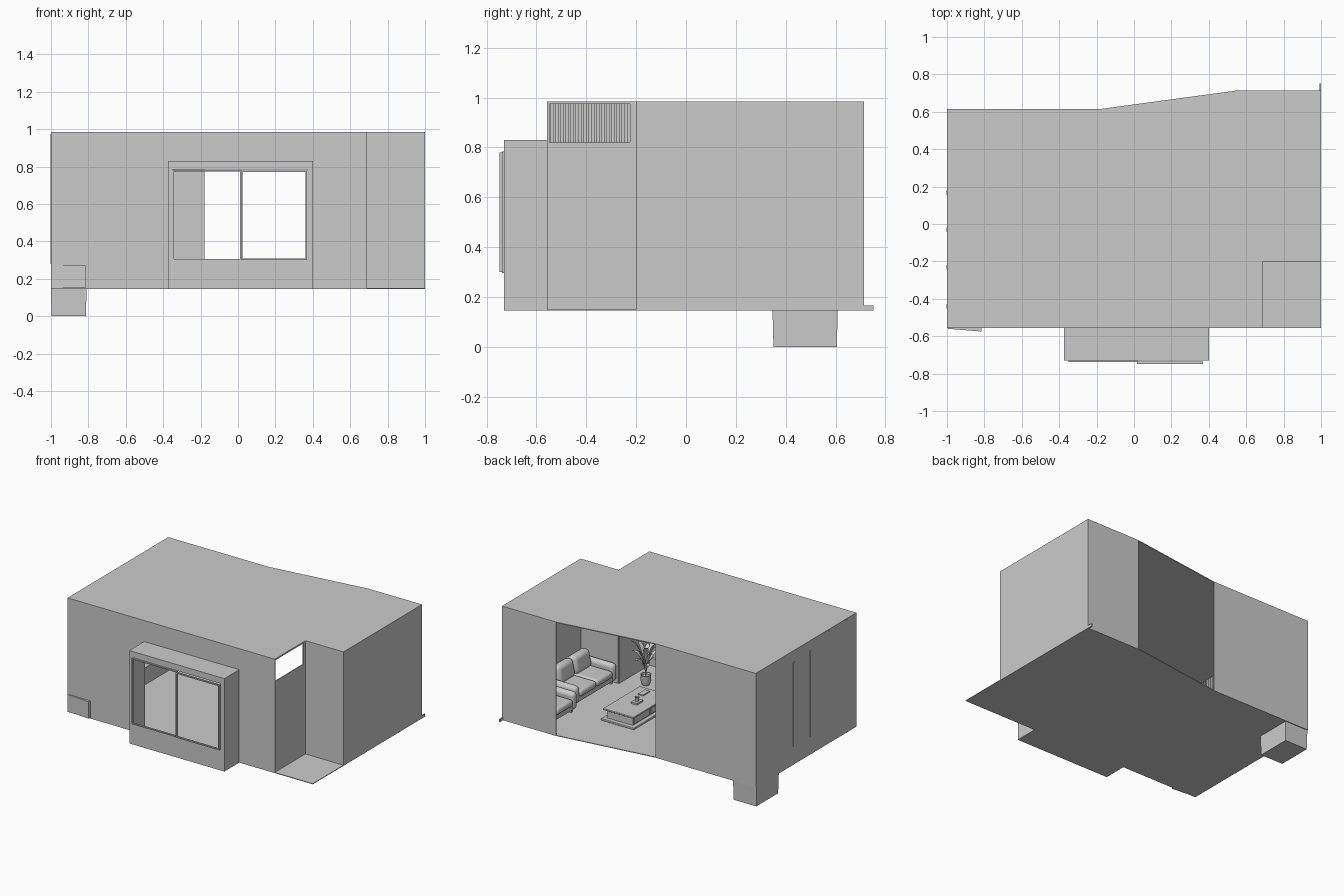
import bpy, bmesh, math, random
from mathutils import Vector, Matrix

if "Cube" in bpy.data.objects:
    bpy.data.objects.remove(bpy.data.objects["Cube"])
random.seed(4)


def mesh_obj(name, bm):
    bmesh.ops.recalc_face_normals(bm, faces=bm.faces)
    me = bpy.data.meshes.new(name)
    bm.to_mesh(me)
    bm.free()
    ob = bpy.data.objects.new(name, me)
    bpy.context.collection.objects.link(ob)
    return ob


def smooth(ob):
    bpy.ops.object.select_all(action='DESELECT')
    ob.select_set(True)
    bpy.context.view_layer.objects.active = ob
    bpy.ops.object.shade_smooth_by_angle(angle=math.radians(40))


def prism(name, pts, z0, z1):
    bm = bmesh.new()
    f = bm.faces.new([bm.verts.new((x, y, z0)) for x, y in pts])
    top = bmesh.ops.extrude_face_region(bm, geom=[f])
    bmesh.ops.translate(bm, vec=(0, 0, z1 - z0),
                        verts=[v for v in top['geom'] if isinstance(v, bmesh.types.BMVert)])
    return mesh_obj(name, bm)


def box(name, x, y, z, bevel=0, tilt=0):
    bm = bmesh.new()
    bmesh.ops.create_cube(bm, size=1)
    bmesh.ops.scale(bm, vec=(x[1] - x[0], y[1] - y[0], z[1] - z[0]), verts=bm.verts)
    ob = mesh_obj(name, bm)
    ob.location = (sum(x) / 2, sum(y) / 2, sum(z) / 2)
    ob.rotation_euler.y = tilt
    if bevel:
        m = ob.modifiers.new("round", 'BEVEL')
        m.width, m.segments = bevel, 4
        smooth(ob)
    return ob


def wall(name, a, b, z0, z1, t=0.006):
    # outer face runs a -> b anticlockwise, thickness goes into the room
    a, b = Vector(a), Vector(b)
    d = (b - a).normalized()
    n = Vector((-d.y, d.x)) * t
    return prism(name, [a, b, b + n, a + n], z0, z1)


def frame(name, x, y, z, w):
    box(name + "_left", (x[0], x[0] + w), y, z)
    box(name + "_right", (x[1] - w, x[1]), y, z)
    for part, a in (("_bottom", z[0]), ("_top", z[1] - w)):
        box(name + part, (x[0] + w, x[1] - w), y, (a, a + w))


def lathe(name, profile, loc, n=20):
    bm = bmesh.new()
    vs = [bm.verts.new((r, 0, z)) for r, z in profile]
    es = [bm.edges.new(p) for p in zip(vs, vs[1:])]
    bmesh.ops.spin(bm, geom=vs + es, axis=(0, 0, 1), cent=(0, 0, 0), steps=n, angle=2 * math.pi)
    bmesh.ops.remove_doubles(bm, verts=bm.verts, dist=1e-5)
    ob = mesh_obj(name, bm)
    ob.location = loc
    smooth(ob)
    return ob


# Room shell: floor, roof and walls
F, T, Y = 0.15, 0.985, -0.557
back = [(1, 0.715), (0.56, 0.715), (-0.18, 0.615), (-1, 0.615)]
prism("floor", [(-1, Y), (1, Y)] + back, 0.145, F)
prism("roof", [(-1, Y), (0.69, Y), (0.69, -0.2), (1, -0.2)] + back, T - 0.006, T)
wall("front_wall_left", (-1, Y), (-0.375, Y), F, T)
wall("front_wall_right", (0.4, Y), (0.69, Y), F, T)
wall("front_wall_above_bay", (-0.375, Y), (0.4, Y), 0.83, T)
wall("entry_side_wall", (0.69, Y), (0.69, -0.2), F, 0.82)
wall("entry_lintel", (0.69, Y), (0.69, -0.2), 0.974, T)
wall("clerestory_jamb_front", (0.69, Y), (0.69, -0.547), 0.82, 0.974)
wall("clerestory_jamb_back", (0.69, -0.225), (0.69, -0.2), 0.82, 0.974)
wall("entry_back_wall", (0.69, -0.2), (1, -0.2), F, T)
wall("right_wall", (1, -0.2), (1, 0.715), F, T)
wall("back_wall_right", back[0], back[1], F, T)
wall("back_wall_left", back[2], back[3], F, T)
wall("left_wall", (-1, 0.615), (-1, Y), F, T)
box("right_skirting", (0.992, 1.0), (-0.2, 0.752), (0.145, 0.165))

# Corner support under the floor, slightly tapered
bm = bmesh.new()
bmesh.ops.create_cube(bm, size=1)
for v in bm.verts:
    k = 0.97 if v.co.z < 0 else 1
    v.co = (-0.905 + v.co.x * 0.19 * k, 0.478 + v.co.y * 0.262 * k, 0.075 + v.co.z * 0.15)
mesh_obj("corner_support", bm)

# Bay window
B = (-0.73, Y)
box("bay_floor", (-0.375, 0.4), B, (0.145, F))
box("bay_roof", (-0.375, 0.4), B, (0.82, 0.83))
box("bay_side_left", (-0.375, -0.367), B, (F, 0.82))
box("bay_side_right", (0.392, 0.4), B, (F, 0.82))
box("bay_apron", (-0.367, 0.392), (-0.73, -0.72), (F, 0.3))
box("bay_header", (-0.367, 0.392), (-0.73, -0.72), (0.785, 0.82))
box("bay_post_left", (-0.367, -0.35), (-0.73, -0.72), (0.3, 0.785))
box("bay_post_right", (0.37, 0.392), (-0.73, -0.72), (0.3, 0.785))
frame("fixed_sash", (-0.35, 0.02), (-0.738, -0.725), (0.297, 0.783), 0.008)
frame("sliding_sash", (0.015, 0.37), (-0.748, -0.735), (0.3, 0.78), 0.008)

# Slatted feature wall with long low cabinet; a few slats show through outside
for i in range(40):
    y = -0.545 + i * 0.0205
    box("wall_slat", (-0.994, -0.975), (y, y + 0.013), (0.28, 0.974))
for y, z in ((0.167, 0.9), (-0.03, 0.91), (-0.23, 0.974), (-0.44, 0.974)):
    box("outer_slat", (-1.002, -0.99), (y - 0.012, y + 0.012), (0.28, z))
prism("low_cabinet", [(-0.995, -0.56), (-0.815, -0.575), (-0.815, 0.6), (-0.995, 0.6)], F, 0.275)


# Sofa and matching armchair, backs to the right wall
def sofa(name, x0, y0, y1, seats):
    x1, arm = 0.98, 0.055
    box(name + "_base", (x0 + 0.01, x1), (y0 + 0.01, y1 - 0.01), (0.175, 0.225), 0.012)
    box(name + "_back", (x1 - 0.06, x1), (y0 + 0.02, y1 - 0.02), (0.18, 0.35), 0.025)
    for side, y in (("near", y0), ("far", y1 - arm)):
        box(name + "_arm_" + side, (x0, x1 - 0.02), (y, y + arm), (0.175, 0.305), 0.026)
        for x in (x0 + 0.03, x1 - 0.04):
            box(name + "_leg", (x, x + 0.015), (y + 0.02, y + 0.035), (F, 0.18))
    w = (y1 - y0 - 2 * arm) / seats
    for i in range(seats):
        ys = (y0 + arm + i * w, y0 + arm + (i + 1) * w)
        box(name + "_seat_cushion", (x0 - 0.005, x1 - 0.07), ys, (0.215, 0.265), 0.02)
        box(name + "_back_cushion", (x1 - 0.12, x1 - 0.045), ys, (0.25, 0.385), 0.033, 0.2)


sofa("sofa", 0.69, -0.19, 0.3, 2)
sofa("armchair", 0.65, 0.33, 0.63, 1)

# Coffee table with drawers, and the things on it
box("table_base", (0.18, 0.45), (-0.1, 0.35), (F, 0.165), 0.004)
box("table_body", (0.21, 0.42), (-0.07, 0.32), (0.165, 0.225))
box("table_top", (0.19, 0.44), (-0.09, 0.34), (0.225, 0.238), 0.004)
for y in (-0.06, 0.135):
    box("table_drawer", (0.204, 0.212), (y, y + 0.175), (0.172, 0.218))
box("book", (0.28, 0.33), (0.1, 0.17), (0.238, 0.25))
box("tray", (0.33, 0.37), (-0.05, 0.03), (0.238, 0.246))
lathe("cup", [(0, 0), (0.012, 0), (0.016, 0.03), (0.013, 0.03), (0.01, 0.005), (0, 0.005)],
      (0.305, 0.135, 0.25), 16)

# Potted plant with arching leaves
P = Vector((0.53, -0.29, F))
lathe("plant_pot", [(0, 0), (0.026, 0), (0.036, 0.03), (0.034, 0.065), (0.037, 0.075),
                    (0.031, 0.075), (0.029, 0.062), (0, 0.062)], P)
bm = bmesh.new()
for i in range(18):
    ang, h, r = i * 2.4, 0.05 + 0.011 * i, random.uniform(0.07, 0.11)
    rot = Matrix.Rotation(ang, 4, 'Z')
    prev = None
    for k in range(7):
        t = k / 6
        w = 0.002 + 0.016 * math.sin(math.pi * max(0, t - 0.3) / 0.7)
        z = 0.06 + h * t + 0.07 * math.sin(math.pi * t * 0.8)
        row = [bm.verts.new(P + rot @ Vector((r * t ** 1.5, s * w, z + abs(s) * w * 0.3)))
               for s in (-1, 0, 1)]
        if prev:
            for j in range(2):
                bm.faces.new((prev[j], row[j], row[j + 1], prev[j + 1]))
        prev = row
smooth(mesh_obj("plant_leaves", bm))
